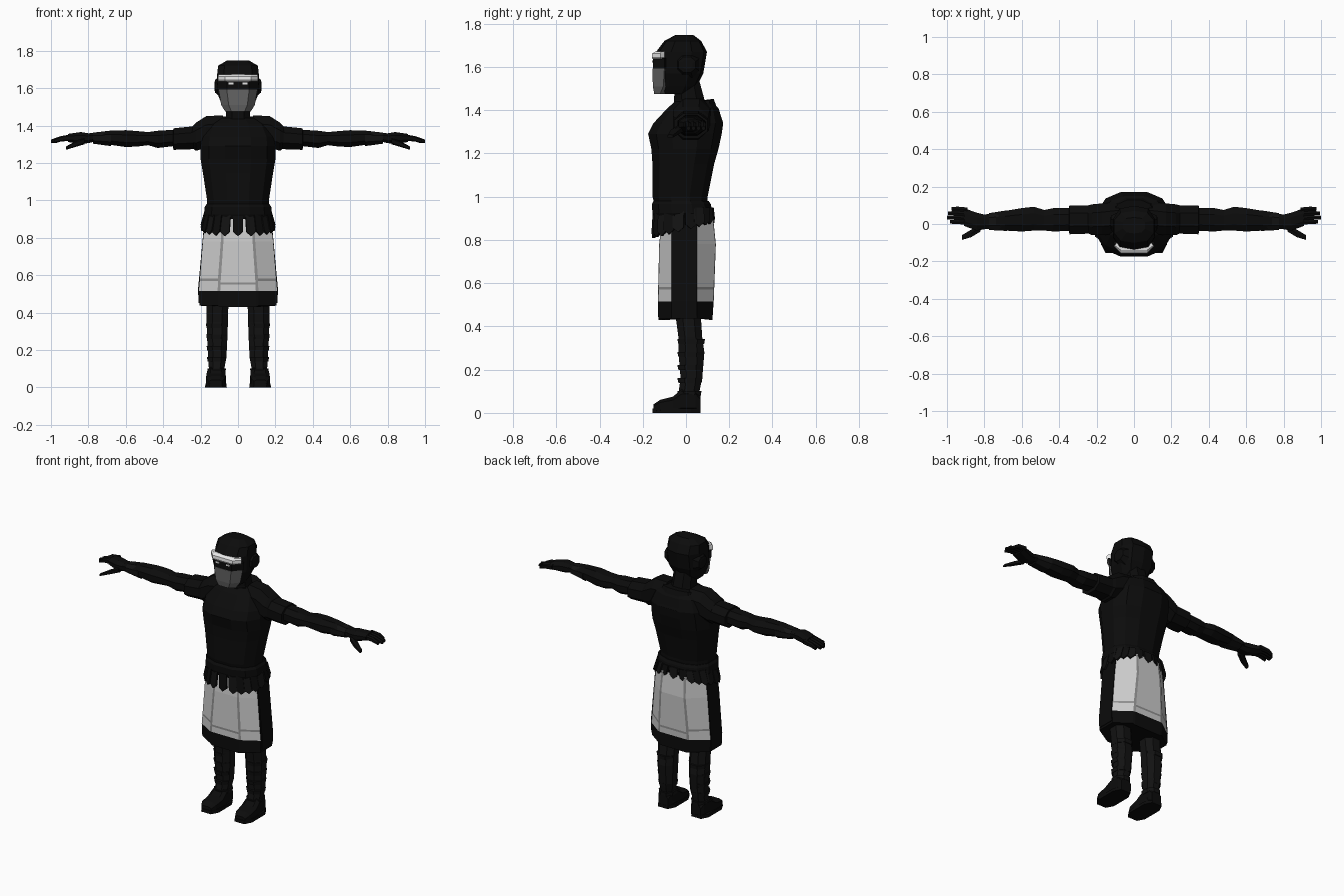
import bpy, bmesh, math
from mathutils import Vector

if "Cube" in bpy.data.objects:
    bpy.data.objects.remove(bpy.data.objects["Cube"])


def material(name, v):
    m = bpy.data.materials.new(name)
    m.diffuse_color = (v, v, v, 1)
    m.use_nodes = True
    m.node_tree.nodes["Principled BSDF"].inputs["Base Color"].default_value = m.diffuse_color
    return m


BLACK = material("black cloth", 0.0035)
CHAR = material("charcoal leather", 0.006)
CLOTH = material("pale cloth", 0.6)
SEAM = material("grey seam", 0.28)
MASK = material("grey mask", 0.13)
WHITE = material("white trim", 0.8)


def add_mesh(name, bm, mats, mirror=False):
    bmesh.ops.recalc_face_normals(bm, faces=bm.faces)
    me = bpy.data.meshes.new(name)
    bm.to_mesh(me)
    bm.free()
    ob = bpy.data.objects.new(name, me)
    bpy.context.collection.objects.link(ob)
    for m in mats:
        me.materials.append(m)
    if mirror:
        ob.modifiers.new("mirror", 'MIRROR')
    return ob


def skin(name, rings, mats, mirror=False, rule=None):
    """Bridge equal rings of points, cap both ends; rule(ring, side) gives a material."""
    bm = bmesh.new()
    rows = [[bm.verts.new(p) for p in r] for r in rings]
    n = len(rows[0])
    for k in range(len(rows) - 1):
        for i in range(n):
            j = (i + 1) % n
            f = bm.faces.new((rows[k][i], rows[k][j], rows[k + 1][j], rows[k + 1][i]))
            if rule:
                f.material_index = rule(k, i)
    bm.faces.new(rows[0][::-1])
    bm.faces.new(rows[-1])
    return add_mesh(name, bm, mats, mirror)


def section(a0, a1, b0, b1, n, p):
    """Rounded section inside a rectangle, with flat sides facing the axes."""
    pts = []
    for i in range(n):
        t = 2 * math.pi * (i + 0.5) / n
        c, s = math.cos(t), math.sin(t)
        k = math.cos(math.pi / n)
        u = math.copysign(min(1, abs(c) / k) ** p, c)
        v = math.copysign(min(1, abs(s) / k) ** p, s)
        pts.append(((a0 + a1) / 2 + u * (a1 - a0) / 2, (b0 + b1) / 2 + v * (b1 - b0) / 2))
    return pts


def loft(name, axis, rings, mat, n=8, p=0.9, mirror=False, tilt=0):
    """Rings are (position on axis, low a, high a, low b, high b)."""
    out = []
    for t, *box in rings:
        sec = section(*box, n, p)
        if axis == 'x':
            out.append([(t, a, b) for a, b in sec])
        elif axis == 'y':
            out.append([(a, t, b) for a, b in sec])
        else:
            out.append([(a, b, t + tilt * b) for a, b in sec])
    return skin(name, out, [mat], mirror)


def upright(name, rings, mat, n=12, p=0.8, tilt=0):
    """Centred vertical loft: (z, half width, front y, back y)."""
    return loft(name, 'z', [(z, -w, w, f, b) for z, w, f, b in rings], mat, n, p, tilt=tilt)


# Body
upright("torso", [(0.94, .165, -.14, .10), (1.0, .165, -.155, .10), (1.15, .188, -.155, .13),
                  (1.22, .2, -.16, .15), (1.29, .2, -.175, .165), (1.34, .195, -.15, .172),
                  (1.41, .16, -.085, .15), (1.44, .10, -.05, .12)], BLACK)
for k, (z, w, f, b) in enumerate([(1.30, .19, -.155, .172), (1.345, .165, -.125, .155), (1.385, .13, -.095, .14)]):
    upright(f"cowl_fold_{k + 1}", [(z - .02, w - .01, f + .01, b - .01), (z, w, f, b),
                                   (z + .035, w - .02, f + .03, b - .012),
                                   (z + .04, w - .05, f + .05, b - .05)], BLACK, tilt=0.25)
upright("neck", [(1.38, .08, -.06, .10), (1.45, .065, -.055, .085), (1.56, .06, -.05, .055)], BLACK, n=8)

# Head
upright("helmet", [(1.475, .065, -.12, .02), (1.51, .085, -.135, .05), (1.57, .11, -.14, .08),
                   (1.67, .112, -.138, .097), (1.72, .106, -.10, .07), (1.747, .06, -.05, .035)],
        BLACK, n=10)
loft("ear_guard", 'x', [(.09, -.05, .06, 1.55, 1.67), (.122, -.035, .045, 1.575, 1.645),
                        (.126, -.02, .03, 1.59, 1.63)], BLACK, mirror=True)


def wrap(z, w, front, mid, side):
    return [(-w, side, z), (-mid, front, z), (mid, front, z), (w, side, z),
            (mid, -.07, z), (-mid, -.07, z)]


skin("face_mask", [wrap(1.475, .068, -.147, .035, -.12), wrap(1.51, .09, -.153, .05, -.105),
                   wrap(1.592, .104, -.156, .06, -.1)], [MASK])
skin("eye_band", [wrap(1.592, .108, -.153, .06, -.1), wrap(1.64, .112, -.153, .06, -.1)], [BLACK])
skin("brow_visor", [wrap(1.636, .106, -.155, .07, -.118), wrap(1.645, .108, -.158, .07, -.118),
                    wrap(1.662, .108, -.156, .07, -.118), wrap(1.672, .103, -.14, .07, -.115)],
     [WHITE, SEAM], rule=lambda k, i: 1 if k == 0 else 0)
skin("eye_slit", [[(x, y, z) for x, y in ((.025, -.157), (.05, -.157), (.05, -.15), (.025, -.15))]
                  for z in (1.62, 1.629)], [WHITE], mirror=True)

# Arms
loft("shoulder", 'x', [(.08, -.05, .12, 1.30, 1.455), (.17, -.06, .11, 1.28, 1.45),
                       (.225, -.06, .105, 1.265, 1.415), (.245, -.05, .1, 1.28, 1.395)], BLACK, mirror=True)
loft("sleeve", 'x', [(.2, -.05, .1, 1.275, 1.40), (.345, -.055, .1, 1.27, 1.385),
                     (.35, -.03, .08, 1.30, 1.36)], BLACK, mirror=True)
loft("arm", 'x', [(.3, -.035, .085, 1.295, 1.38), (.43, -.04, .085, 1.28, 1.372),
                  (.48, -.035, .075, 1.295, 1.365), (.535, -.035, .092, 1.288, 1.37),
                  (.6, -.04, .085, 1.285, 1.375), (.69, -.035, .07, 1.298, 1.372),
                  (.8, -.025, .05, 1.315, 1.358)], BLACK, mirror=True)
loft("forearm_cuff", 'x', [(.68, -.037, .073, 1.29, 1.372), (.775, -.032, .058, 1.303, 1.362)],
     CHAR, mirror=True)
loft("palm", 'x', [(.78, -.025, .045, 1.31, 1.355), (.84, -.035, .06, 1.30, 1.365),
                   (.91, -.01, .085, 1.312, 1.355)], BLACK, mirror=True)
for k in range(4):
    y, end = -.004 + .023 * k, (.985, 1.0, .995, .975)[k]
    loft(f"finger_{k + 1}", 'x', [(.89, y, y + .023, 1.318, 1.353), (.945, y + .004, y + .028, 1.315, 1.344),
                                  (end, y + .006, y + .025, 1.306, 1.325)], BLACK, n=6, mirror=True)
loft("thumb", 'x', [(.82, -.04, .0, 1.30, 1.335), (.87, -.07, -.03, 1.285, 1.315),
                    (.92, -.085, -.06, 1.27, 1.288)], BLACK, n=6, mirror=True)


# Skirt: right half outline repeated on the left, with narrow seam strips
def skirt_ring(z, mid, w, front, back, line=0):
    half = [(mid, front), (mid + .014, front + .003), (w, -.068), (w, .05),
            (mid + .014, back - .003), (mid, back)]
    pts = half + [(-x, y) for x, y in half[::-1]]
    return [(x, y, z + (line if abs(x) <= mid + .001 else 0)) for x, y in pts]


def skirt_rule(k, i):
    side = {0: 2, 10: 2, 4: 2, 6: 2, 1: 1, 9: 1, 3: 1, 7: 1, 5: 1, 11: 1}.get(i, 0)
    if k == 0 or side == 0:
        return 0
    return 2 if k == 2 else side


skin("skirt", [skirt_ring(.437, .095, .205, -.128, .122, -.008), skirt_ring(.515, .095, .209, -.13, .128),
               skirt_ring(.57, .093, .204, -.129, .13, -.02), skirt_ring(.582, .093, .203, -.129, .13, -.02),
               skirt_ring(.78, .078, .187, -.124, .138), skirt_ring(.91, .072, .172, -.11, .125)],
     [BLACK, CLOTH, SEAM], rule=skirt_rule)

# Dark edging standing slightly proud of the skirt sides
skin("skirt_side_panel", [[(w - .02, -.06, z), (w + .006, -.06, z), (w + .006, .05, z), (w - .02, .05, z)]
                          for z, w in ((.45, .204), (.52, .208), (.9, .173))], [BLACK], mirror=True)

# Belt and hanging leather tabs
upright("belt", [(.9, .172, -.145, .11), (.925, .182, -.155, .122), (.965, .178, -.158, .115),
                 (.98, .168, -.15, .105)], BLACK)
for k in range(22):
    t = 2 * math.pi * (k + .5) / 22
    d = Vector((math.copysign(abs(math.cos(t)) ** .8, math.cos(t)),
                math.copysign(abs(math.sin(t)) ** .8, math.sin(t)), 0))
    yr = .13 if d.y > 0 else .145
    top = Vector((d.x * .175, d.y * yr - .005, .95))
    out = Vector((math.cos(t), math.sin(t), 0))
    side = Vector((-out.y, out.x, 0)) * .026
    low = .865 + .035 * d.y
    mid = Vector((top.x * 1.13, top.y * 1.05, low))
    tip = mid + Vector((0, 0, -.022))
    face = [top - side, top + side, mid + side, tip, mid - side]
    skin(f"belt_tab_{k + 1}", [[p - out * .012 for p in face], face], [CHAR if k % 2 else BLACK])

# Legs with wrapped bands, and boots
loft("leg", 'z', [(.03, .07, .16, -.03, .06), (.09, .075, .155, -.035, .06), (.16, .062, .16, -.025, .075),
                  (.28, .056, .166, -.035, .085), (.35, .054, .168, -.035, .075),
                  (.5, .05, .17, -.055, .065)], CHAR, mirror=True)
for k, z in enumerate((.09, .15, .21, .27, .33)):
    g = .008 * k / 4
    loft(f"leg_wrap_{k + 1}", 'z', [(z - .012, .068 - g, .16 + g, -.035, .068 + g * 2),
                                    (z + .012, .064 - g, .164 + g, -.04, .072 + g * 2)], CHAR, mirror=True)
loft("boot", 'y', [(-.15, .085, .155, 0, .04), (-.12, .07, .17, 0, .06), (-.06, .065, .17, 0, .075),
                   (-.02, .068, .165, 0, .11), (.045, .072, .16, 0, .11), (.066, .08, .15, 0, .08)],
     BLACK, p=.6, mirror=True)
loft("sole", 'z', [(0, .06, .176, -.155, .067), (.02, .062, .174, -.154, .067)], BLACK, p=.6, mirror=True)
